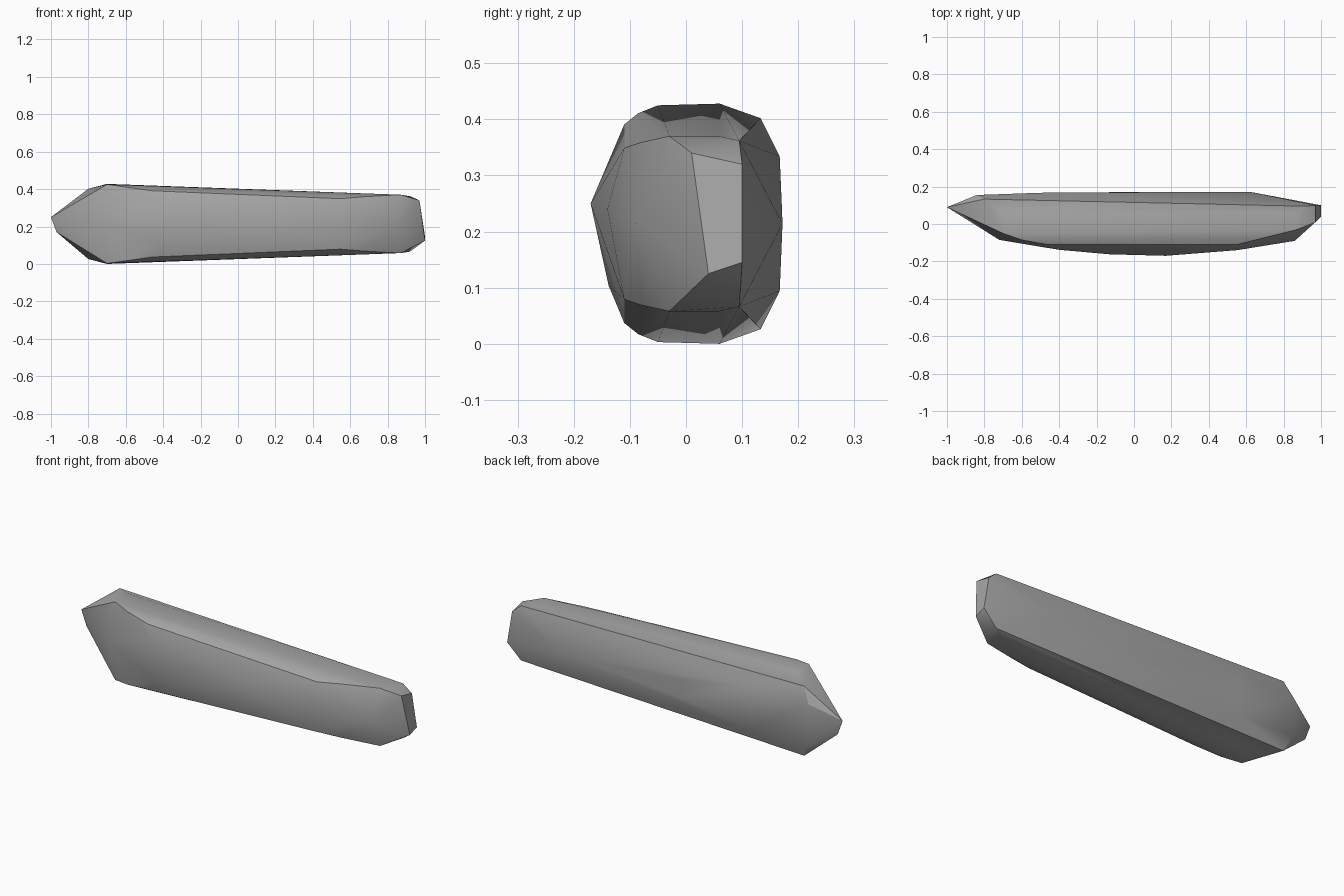
import bpy
import bmesh
from math import radians

default_cube = bpy.data.objects.get("Cube")
if default_cube:
    bpy.data.objects.remove(default_cube, do_unlink=True)

MID_HEIGHT = .214


def mirrored(points):
    """Turn (x, y, offset from mid height) into an upper and a lower point."""
    return [(x, y, MID_HEIGHT + side * offset)
            for x, y, offset in points for side in (1, -1)]


def make_material(name, colour):
    material = bpy.data.materials.new(name)
    material.use_nodes = True
    material.diffuse_color = colour
    shader = material.node_tree.nodes["Principled BSDF"]
    shader.inputs["Base Color"].default_value = colour
    shader.inputs["Roughness"].default_value = .8
    return material


def make_stone(name, points, material):
    """Wrap a faceted convex skin around the corner points."""
    mesh = bpy.data.meshes.new(name)
    bm = bmesh.new()
    for point in points:
        bm.verts.new(point)
    bmesh.ops.convex_hull(bm, input=bm.verts[:])
    loose = [vert for vert in bm.verts if not vert.link_faces]
    bmesh.ops.delete(bm, geom=loose, context='VERTS')
    bmesh.ops.recalc_face_normals(bm, faces=bm.faces[:])
    bm.to_mesh(mesh)
    bm.free()
    mesh.materials.append(material)
    stone = bpy.data.objects.new(name, mesh)
    bpy.context.collection.objects.link(stone)
    bpy.context.view_layer.objects.active = stone
    stone.select_set(True)
    bpy.ops.object.shade_smooth_by_angle(angle=radians(30))
    return stone


# Long tapering ridges along the top and the underside
ridges = mirrored([
    (-.7, .06, .214), (-.7, -.05, .211), (-.8, .133, .188),
    (.87, .06, .156), (.87, -.03, .156), (.92, .095, .148),
])

# Rounded shoulders between the ridges and the front
shoulders = mirrored([
    (-.6, -.085, .197), (-.46, -.11, .177), (-.4, -.138, .11),
    (.67, -.08, .145), (.55, -.11, .135),
])

# Bulging middle of the front
front_bulge = [
    (-.72, -.085, .23), (-.13, -.162, .245), (.17, -.17, .25),
    (.55, -.14, .24), (.86, -.09, .215),
]

# Flat back that narrows towards the blunt end
back_face = mirrored([
    (-.84, .155, .11), (-.5, .167, .12), (-.1, .17, .05), (.62, .172, 0),
])

# Pointed end and blunt chipped end
pointed_end = [(-1, .09, .25), (-.97, .09, .17)]
blunt_end = [
    (.97, .1, .32), (.97, .01, .34), (1, .1, .145), (1, .04, .125),
]

grey_stone = make_material("grey stone", (.38, .38, .38, 1))
make_stone(
    "long_stone",
    ridges + shoulders + front_bulge + back_face + pointed_end + blunt_end,
    grey_stone,
)
